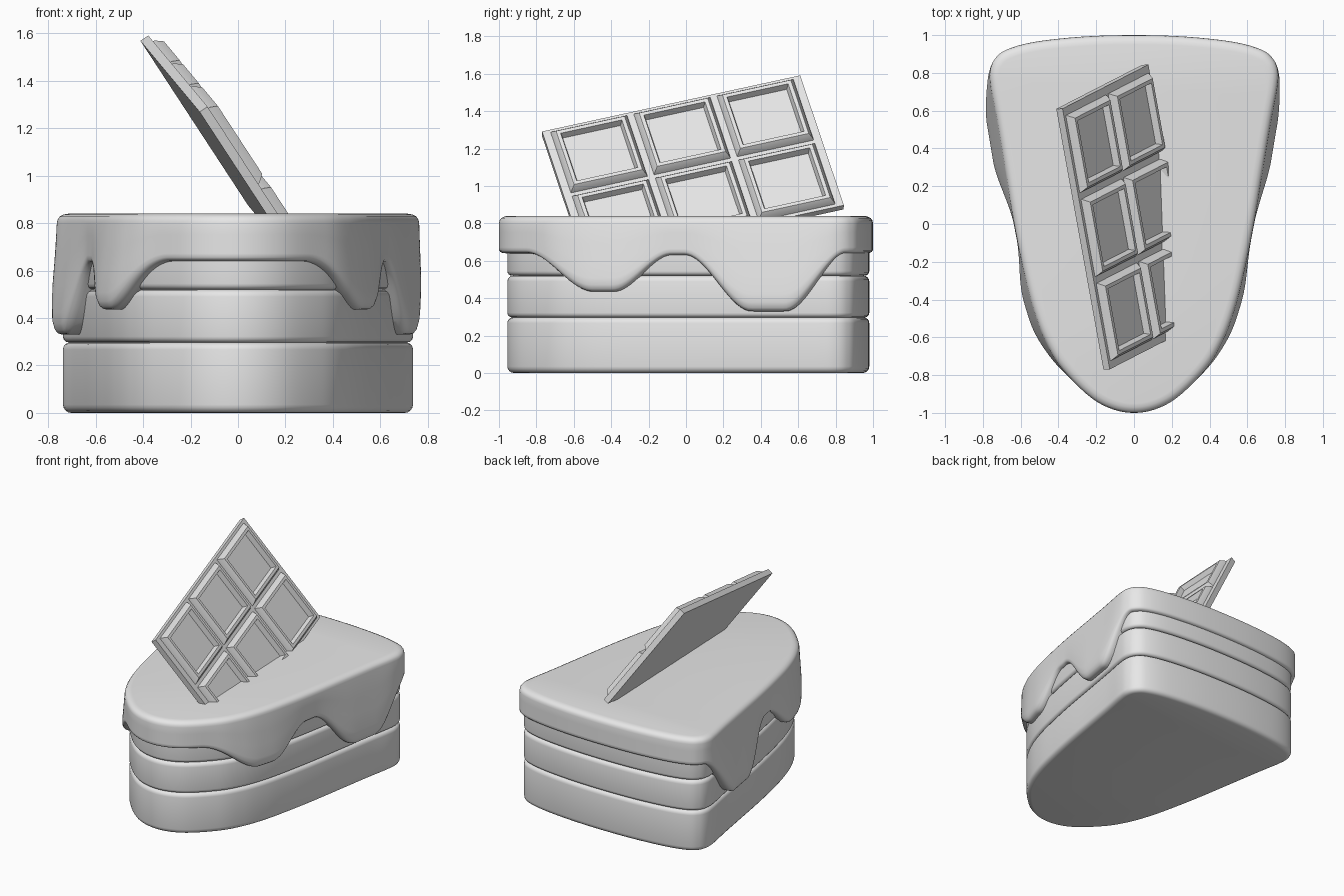
import bpy, bmesh, math
from mathutils import Vector, Matrix

cube = bpy.data.objects.get("Cube")
if cube:
    bpy.data.objects.remove(cube, do_unlink=True)

grey = bpy.data.materials.new("plain_grey")
grey.diffuse_color = (0.8, 0.8, 0.8, 1)
grey.use_nodes = True
for node in grey.node_tree.nodes:
    if node.type == 'BSDF_PRINCIPLED':
        node.inputs["Base Color"].default_value = (0.8, 0.8, 0.8, 1)


def finish(bm, name, angle):
    """Turn a bmesh into a shaded, coloured object."""
    bmesh.ops.recalc_face_normals(bm, faces=bm.faces)
    mesh = bpy.data.meshes.new(name)
    bm.to_mesh(mesh)
    bm.free()
    mesh.materials.append(grey)
    obj = bpy.data.objects.new(name, mesh)
    bpy.context.collection.objects.link(obj)
    bpy.ops.object.select_all(action='DESELECT')
    obj.select_set(True)
    bpy.context.view_layer.objects.active = obj
    bpy.ops.object.shade_smooth_by_angle(angle=math.radians(angle))
    return obj


def loft(bm, rings):
    """Skin a stack of closed rings and cap both ends."""
    loops = [[bm.verts.new(p) for p in ring] for ring in rings]
    n = len(loops[0])
    for a, b in zip(loops, loops[1:]):
        for i in range(n):
            j = (i + 1) % n
            bm.faces.new((a[i], a[j], b[j], b[i]))
    bm.faces.new(loops[0])
    bm.faces.new(loops[-1])


def smooth_loop(points, steps=12):
    """Closed Catmull-Rom curve through the points."""
    out, n = [], len(points)
    for i in range(n):
        p0, p1, p2, p3 = (points[(i + k) % n] for k in (-1, 0, 1, 2))
        for s in range(steps):
            t = s / steps
            out.append(0.5 * (2 * p1 + (p2 - p0) * t
                              + (2 * p0 - 5 * p1 + 4 * p2 - p3) * t ** 2
                              + (3 * p1 - p0 - 3 * p2 + p3) * t ** 3))
    return out


def outward(loop):
    n = len(loop)
    result = []
    for i in range(n):
        d = (loop[(i + 1) % n] - loop[i - 1]).normalized()
        result.append(Vector((d.y, -d.x)))
    return result


# Slice outline: rounded nose at the front, wide back
half = [(0.19, -0.945), (0.37, -0.78), (0.47, -0.62), (0.54, -0.43), (0.595, -0.2),
        (0.64, 0.03), (0.68, 0.27), (0.725, 0.54), (0.758, 0.72), (0.762, 0.81),
        (0.735, 0.876), (0.67, 0.925), (0.52, 0.965), (0.27, 0.992)]
right = [Vector(p) for p in half]
left = [Vector((-p.x, p.y)) for p in reversed(right)]
outline = smooth_loop([Vector((0, -1))] + right + [Vector((0, 1))] + left)

# Sponge layers
body = [Vector((p.x * 0.966, p.y * 0.9675 + 0.0125)) for p in outline]
body_normals = outward(body)


def sponge(name, low, high, r_low, r_high):
    rings = []
    quarter = [math.radians(a) for a in (0, 22.5, 45, 67.5, 90)]
    profile = [(r_low * (math.sin(a) - 1), low + r_low * (1 - math.cos(a))) for a in quarter]
    profile += [(r_high * (math.cos(a) - 1), high - r_high * (1 - math.sin(a))) for a in quarter]
    for off, z in profile:
        rings.append([(*(p + n * off), z) for p, n in zip(body, body_normals)])
    bm = bmesh.new()
    loft(bm, rings)
    finish(bm, name, 40)


sponge("bottom_sponge", 0.0, 0.297, 0.035, 0.03)
sponge("middle_sponge", 0.297, 0.52, 0.025, 0.03)
sponge("top_sponge", 0.52, 0.78, 0.025, 0.02)

# Icing with drips hanging down both sides
drip_keys = [(-0.86, 0.64), (-0.5, 0.435), (-0.39, 0.435), (-0.08, 0.63),
             (-0.01, 0.63), (0.35, 0.33), (0.53, 0.33), (0.86, 0.64)]


def drip_bottom(y):
    for (y0, z0), (y1, z1) in zip(drip_keys, drip_keys[1:]):
        if y0 <= y <= y1:
            t = (y - y0) / (y1 - y0)
            return z0 + (z1 - z0) * t * t * (3 - 2 * t)
    return 0.64


icing_normals = outward(outline)
rings = [[(*(p + n * off), z) for p, n in zip(outline, icing_normals)]
         for off, z in ((-0.05, 0.84), (-0.03, 0.837), (-0.012, 0.828), (-0.003, 0.815))]
side = [(0, 0), (0.3, 0), (0.55, 0), (0.8, 0), (0.9, 0), (0.96, -0.008), (0.99, -0.02),
        (1, -0.035), (1, -0.08)]
for f, off in side:
    ring = []
    for p, n in zip(outline, icing_normals):
        zb = drip_bottom(p.y)
        swell = (0.64 - zb) / 0.31 * (0.055 if p.x < 0 else 0.035)
        q = p + n * (off + swell * min(1, f * 1.3))
        ring.append((*q, 0.8 + (zb - 0.8) * f))
    rings.append(ring)
bm = bmesh.new()
loft(bm, rings)
finish(bm, "icing", 45)

# Chocolate bar: tilted plate carrying two rows of three framed squares
top_back = Vector((-0.395, 0.61, 1.58))
top_front = Vector((-0.145, -0.77, 1.28))
low_back = Vector((0.06, 0.84, 0.885))
u = top_front - top_back
v = low_back - top_back
length, width = u.length, v.length
u.normalize()
v = (v - u * v.dot(u)).normalized()
n = u.cross(v)
place = Matrix((u, v, n)).transposed().to_4x4()
place.translation = top_back + u * length / 2 + v * width / 2


def rectangle(cx, cy, sx, sy, z):
    return [(cx + a * sx / 2, cy + b * sy / 2, z)
            for a, b in ((-1, -1), (1, -1), (1, 1), (-1, 1))]


bm = bmesh.new()
loft(bm, [rectangle(0, 0, length, width, z) for z in (-0.02, 0.02)])
for i in (-1, 0, 1):
    for j in (-0.5, 0.5):
        loft(bm, [rectangle(i * 0.462, j * 0.425, 0.43 - d, 0.405 - d, z)
                  for d, z in ((0, 0.01), (0.01, 0.03), (0.05, 0.06),
                               (0.09, 0.06), (0.11, 0.024))])
bm.transform(place)
finish(bm, "chocolate_bar", 25)
